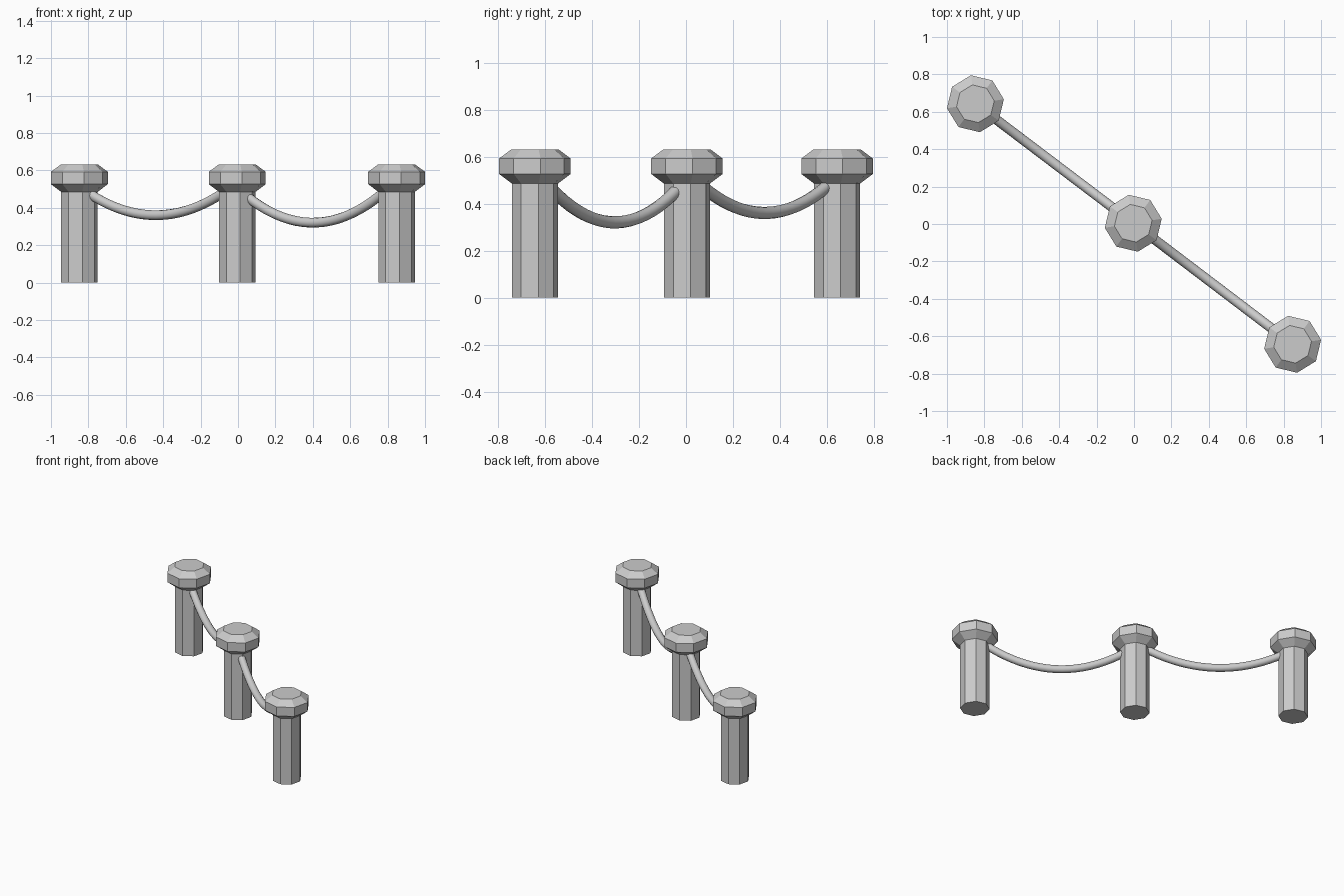
import bpy, bmesh, math
from mathutils import Matrix

cube = bpy.data.objects.get("Cube")
if cube:
    bpy.data.objects.remove(cube)

stone = bpy.data.materials.new("grey_stone")
stone.use_nodes = True
colour = (0.6, 0.6, 0.6, 1)
stone.diffuse_color = colour
stone.node_tree.nodes["Principled BSDF"].inputs["Base Color"].default_value = colour


def add_object(name, bm, location=(0, 0, 0)):
    bmesh.ops.recalc_face_normals(bm, faces=bm.faces)
    mesh = bpy.data.meshes.new(name)
    bm.to_mesh(mesh)
    bm.free()
    mesh.materials.append(stone)
    obj = bpy.data.objects.new(name, mesh)
    obj.location = location
    bpy.context.collection.objects.link(obj)
    return obj


def lathe(name, profile, location, sides=8, turn=math.radians(9)):
    """Flat-sided solid from (radius, height) pairs."""
    bm = bmesh.new()
    rings = []
    for r, z in profile:
        angles = [turn + math.tau * i / sides for i in range(sides)]
        rings.append([bm.verts.new((r * math.cos(a), r * math.sin(a), z)) for a in angles])
    for low, high in zip(rings, rings[1:]):
        for i in range(sides):
            j = (i + 1) % sides
            bm.faces.new((low[i], low[j], high[j], high[i]))
    bm.faces.new(rings[0])
    bm.faces.new(rings[-1])
    return add_object(name, bm, location)


def rope(name, start, end, low_x, low_z, bend, radius=0.026, steps=20, sides=12):
    """Round rope sagging between two posts."""
    bm = bmesh.new()
    heading = math.atan2(end[1] - start[1], end[0] - start[0])
    rings = []
    for k in range(steps + 1):
        t = 0.06 + 0.88 * k / steps
        x = start[0] + (end[0] - start[0]) * t
        y = start[1] + (end[1] - start[1]) * t
        z = low_z + bend * (x - low_x) ** 2
        slope = math.atan(2 * bend * (x - low_x) * math.cos(heading))
        frame = (Matrix.Translation((x, y, z)) @ Matrix.Rotation(heading, 4, 'Z')
                 @ Matrix.Rotation(-slope, 4, 'Y') @ Matrix.Rotation(math.pi / 2, 4, 'Y'))
        ring = bmesh.ops.create_circle(bm, segments=sides, radius=radius, matrix=frame)
        rings.append(ring["verts"])
    for a, b in zip(rings, rings[1:]):
        for i in range(sides):
            j = (i + 1) % sides
            bm.faces.new((a[i], a[j], b[j], b[i]))
    bm.faces.new(rings[0])
    bm.faces.new(rings[-1])
    obj = add_object(name, bm)
    bpy.ops.object.select_all(action='DESELECT')
    obj.select_set(True)
    bpy.context.view_layer.objects.active = obj
    bpy.ops.object.shade_smooth_by_angle(angle=math.radians(40))


# Posts: octagonal shaft with a flared, bevelled cap
right_at, middle_at, left_at = (-0.848, 0.643), (-0.004, 0.004), (0.848, -0.643)
for side, (x, y) in (("right", right_at), ("middle", middle_at), ("left", left_at)):
    lathe(side + "_post_shaft", [(0.099, 0), (0.099, 0.485)], (x, y, 0))
    lathe(side + "_post_cap", [(0.099, 0.485), (0.154, 0.526), (0.154, 0.592), (0.102, 0.63)], (x, y, 0))

# Ropes between neighbouring posts
rope("right_rope", right_at, middle_at, -0.44, 0.36, 0.92)
rope("left_rope", middle_at, left_at, 0.40, 0.32, 1.13)
